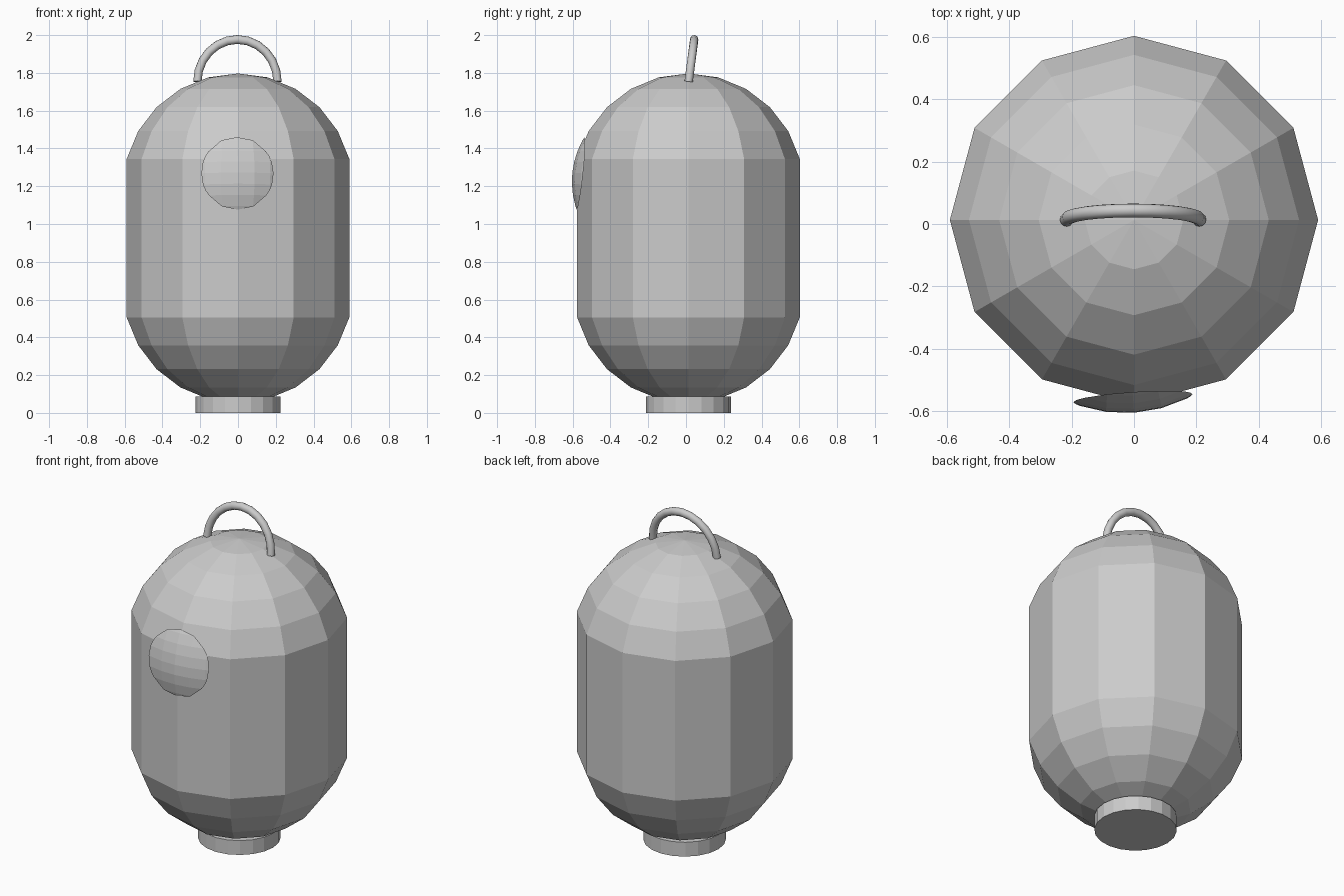
import bpy, bmesh
from math import sin, cos, pi, radians, sqrt
from mathutils import Matrix

cube = bpy.data.objects.get("Cube")
if cube:
    bpy.data.objects.remove(cube)

grey = bpy.data.materials.new("plain grey")
grey.use_nodes = True
grey.diffuse_color = (0.6, 0.6, 0.6, 1)
grey.node_tree.nodes["Principled BSDF"].inputs["Base Color"].default_value = (0.6, 0.6, 0.6, 1)

AXIS_Y = 0.013


def add_object(name, bm):
    bmesh.ops.recalc_face_normals(bm, faces=bm.faces)
    mesh = bpy.data.meshes.new(name)
    bm.to_mesh(mesh)
    bm.free()
    mesh.materials.append(grey)
    obj = bpy.data.objects.new(name, mesh)
    bpy.context.collection.objects.link(obj)


# Body: a faceted sphere whose two halves are pulled apart and joined by straight walls
bm = bmesh.new()
bmesh.ops.create_uvsphere(bm, u_segments=12, v_segments=12, radius=0.61)
equator = [v for v in bm.verts if abs(v.co.z) < 0.01]
bmesh.ops.delete(bm, geom=equator, context="VERTS")
for v in bm.verts:
    v.co.z += 0.925 + (0.262 if v.co.z > 0 else -0.262)
    v.co.y += AXIS_Y
bmesh.ops.bridge_loops(bm, edges=[e for e in bm.edges if e.is_boundary])
add_object("body", bm)

# Base: short round foot
bm = bmesh.new()
bmesh.ops.create_cone(bm, cap_ends=True, segments=20, radius1=0.225, radius2=0.225,
                      depth=0.086, matrix=Matrix.Translation((0, AXIS_Y, 0.043)))
add_object("base", bm)

# Badge: shallow cap sliced from a large sphere, leaning slightly off the front
BADGE_R, BADGE_DEPTH = 0.195, 0.044
ball = (BADGE_R ** 2 + BADGE_DEPTH ** 2) / (2 * BADGE_DEPTH)
bm = bmesh.new()
bmesh.ops.create_uvsphere(bm, u_segments=32, v_segments=24, radius=ball)
bmesh.ops.bisect_plane(bm, geom=bm.verts[:] + bm.edges[:] + bm.faces[:], dist=0.0001,
                       plane_co=(0, BADGE_DEPTH - ball, 0), plane_no=(0, 1, 0),
                       clear_outer=True)
bmesh.ops.holes_fill(bm, edges=[e for e in bm.edges if e.is_boundary])
bm.transform(Matrix.Translation((-0.003, -0.558, 1.268))
             @ Matrix.Rotation(radians(3.9), 4, "Z")
             @ Matrix.Rotation(radians(-6.1), 4, "X")
             @ Matrix.Translation((0, ball - BADGE_DEPTH, 0)))
add_object("badge", bm)

# Handle: half ring of round wire, leaning back
bm = bmesh.new()
STEPS, SIDES, RING, WIRE = 12, 12, 0.212, 0.022
rings = []
for i in range(STEPS + 1):
    a = pi * i / STEPS
    loop = []
    for j in range(SIDES):
        t = 2 * pi * j / SIDES
        r = RING + WIRE * cos(t)
        loop.append(bm.verts.new((r * cos(a), WIRE * sin(t), r * sin(a))))
    rings.append(loop)
for a, b in zip(rings, rings[1:]):
    for j in range(SIDES):
        k = (j + 1) % SIDES
        bm.faces.new((a[j], a[k], b[k], b[j])).smooth = True
for end in (rings[0], rings[-1]):
    bm.faces.new(end)
bm.transform(Matrix.Translation((-0.003, 0.014, 1.754))
             @ Matrix.Rotation(radians(-7.5), 4, "X")
             @ Matrix.Diagonal((1, 1, 1.06, 1)))
add_object("handle", bm)
